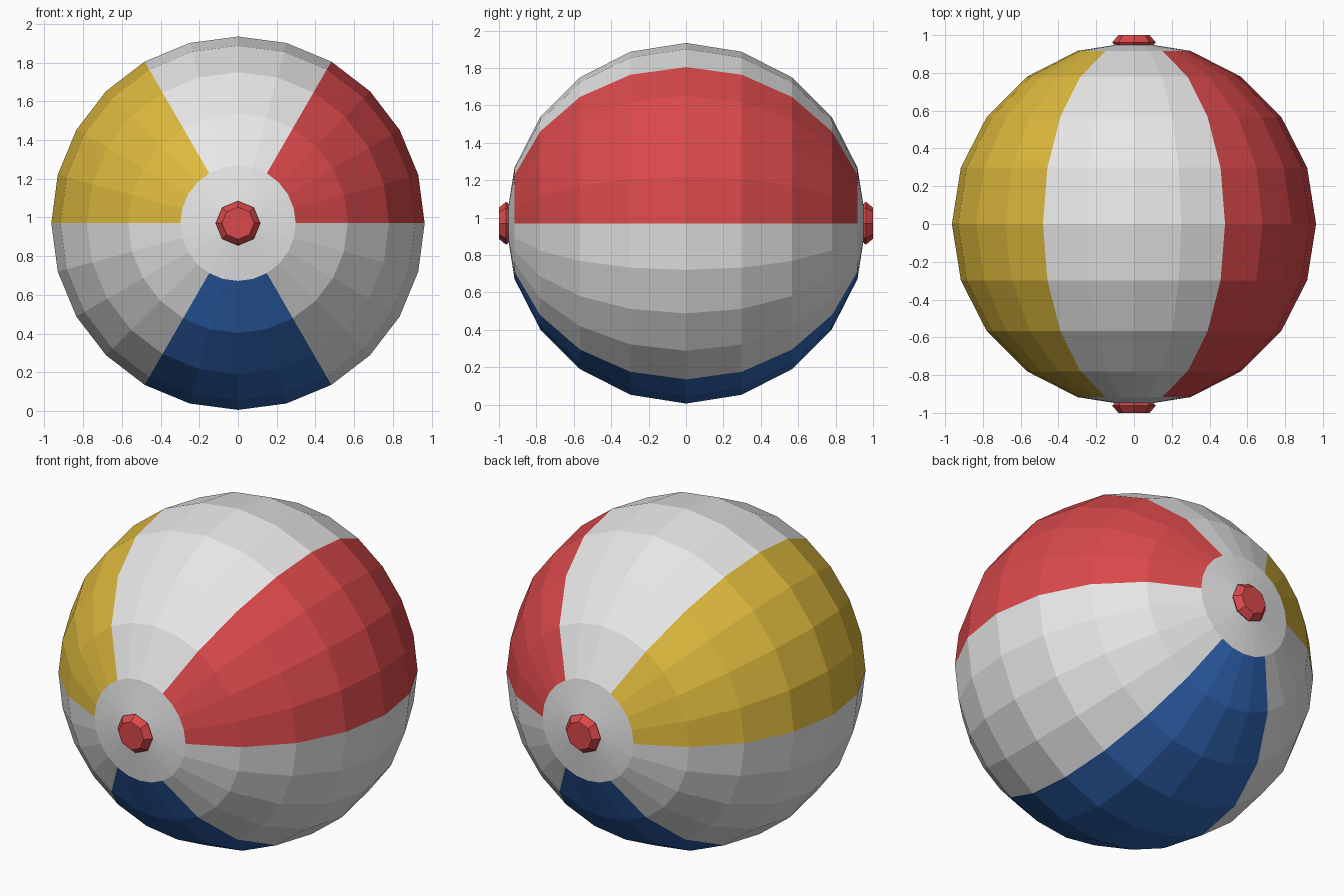
import bpy, bmesh, math
from mathutils import Matrix

cube = bpy.data.objects.get("Cube")
if cube:
    bpy.data.objects.remove(cube)

RADIUS = 0.964
CENTRE = 0.97


def material(name, rgb):
    m = bpy.data.materials.new(name)
    m.use_nodes = True
    m.diffuse_color = (*rgb, 1)
    bsdf = m.node_tree.nodes["Principled BSDF"]
    bsdf.inputs["Base Color"].default_value = (*rgb, 1)
    bsdf.inputs["Roughness"].default_value = 0.6
    return m


white = material("white", (0.8, 0.8, 0.8))
red = material("red", (0.70, 0.066, 0.07))
yellow = material("yellow", (0.73, 0.49, 0.047))
blue = material("blue", (0.03, 0.135, 0.47))


def add_object(name, bm, materials):
    mesh = bpy.data.meshes.new(name)
    bm.to_mesh(mesh)
    bm.free()
    for m in materials:
        mesh.materials.append(m)
    obj = bpy.data.objects.new(name, mesh)
    obj.location.z = CENTRE
    bpy.context.collection.objects.link(obj)
    return obj


# Ball: faceted sphere whose poles point to the front and back
bm = bmesh.new()
bmesh.ops.create_uvsphere(bm, u_segments=24, v_segments=10, radius=RADIUS,
                          matrix=Matrix.Rotation(math.pi / 2, 4, 'X'))
# Six panels around the ball, every second one coloured; the pole caps stay white
panel_slots = [1, 0, 2, 0, 3, 0]
for f in bm.faces:
    c = f.calc_center_median()
    if len(f.verts) == 4:
        angle = math.degrees(math.atan2(c.z, c.x)) % 360
        f.material_index = panel_slots[int(angle // 60)]
add_object("ball", bm, [white, red, yellow, blue])


# Plugs: eight-sided bevelled buttons at both poles
def plug(name, side):
    bm = bmesh.new()
    rings = []
    for radius, y in [(0.085, 0.925), (0.115, 0.962), (0.083, 1.0)]:
        rings.append([bm.verts.new((radius * math.cos(i * math.pi / 4), side * y,
                                    radius * math.sin(i * math.pi / 4)))
                      for i in range(8)])
    for a, b in zip(rings, rings[1:]):
        for i in range(8):
            j = (i + 1) % 8
            bm.faces.new((a[i], a[j], b[j], b[i]))
    bm.faces.new(rings[0])
    bm.faces.new(rings[-1])
    bmesh.ops.recalc_face_normals(bm, faces=bm.faces)
    add_object(name, bm, [red])


plug("front_plug", -1)
plug("back_plug", 1)
